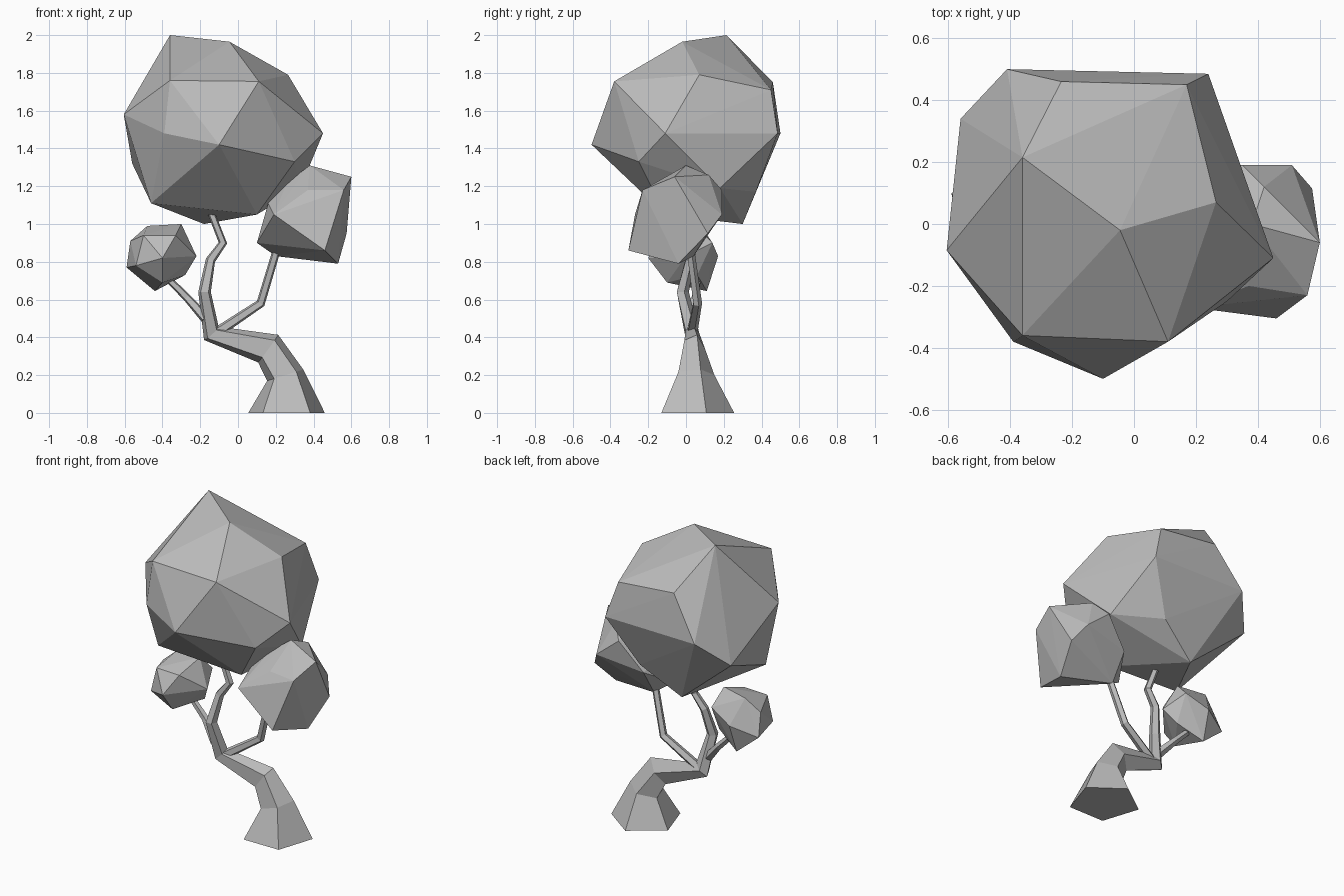
import bpy, bmesh
from math import sin, cos, radians
from mathutils import Vector

old = bpy.data.objects.get("Cube")
if old:
    bpy.data.objects.remove(old, do_unlink=True)

# One plain grey for the whole tree
grey = bpy.data.materials.new("plain_grey")
grey.use_nodes = True
GREY = (0.5, 0.5, 0.5, 1)
grey.diffuse_color = GREY
grey.node_tree.nodes["Principled BSDF"].inputs["Base Color"].default_value = GREY


def finish(name, bm):
    """Turn a bmesh into a flat-shaded grey object."""
    bmesh.ops.recalc_face_normals(bm, faces=bm.faces)
    mesh = bpy.data.meshes.new(name)
    bm.to_mesh(mesh)
    bm.free()
    mesh.materials.append(grey)
    obj = bpy.data.objects.new(name, mesh)
    bpy.context.collection.objects.link(obj)
    return obj


def faceted_crown(name, corners):
    """A rock-like foliage lump: the convex hull of its corners."""
    bm = bmesh.new()
    for corner in corners:
        bm.verts.new(corner)
    hull = bmesh.ops.convex_hull(bm, input=bm.verts)
    loose = set(hull["geom_interior"]) | set(hull["geom_unused"])
    bmesh.ops.delete(bm, geom=[g for g in loose if isinstance(g, bmesh.types.BMVert)],
                     context='VERTS')
    finish(name, bm)


def limb(name, stations, sides=5):
    """Sweep a polygon along (x, y, z, radius in the bend plane, radius across it)."""
    bm = bmesh.new()
    centres = [Vector(s[:3]) for s in stations]
    steps = [(b - a).normalized() for a, b in zip(centres, centres[1:])]
    across = Vector((0, 1, 0))
    rings = []
    for i, (c, s) in enumerate(zip(centres, stations)):
        tangent = steps[max(i - 1, 0)] + steps[min(i, len(steps) - 1)]
        if c.z == 0:
            tangent = Vector((0, 0, 1))
        out = across.cross(tangent).normalized()
        side = tangent.cross(out).normalized()
        angles = [radians(360 * k / sides - 54) for k in range(sides)]
        rings.append([bm.verts.new(c + out * s[3] * cos(a) + side * s[4] * sin(a))
                      for a in angles])
    for low, high in zip(rings, rings[1:]):
        for k in range(sides):
            n = (k + 1) % sides
            bm.faces.new((low[k], low[n], high[n], high[k]))
    bm.faces.new(rings[0])
    bm.faces.new(rings[-1])
    finish(name, bm)


# Trunk with its sharp elbow, running up into the main crown
limb("trunk", [
    (.257, .042, 0, .213, .213), (.25, .045, .2, .105, .105),
    (.16, .04, .34, .095, .06), (-.14, .03, .42, .055, .04),
    (-.177, -.02, .64, .035, .035), (-.145, .02, .81, .027, .027),
    (-.08, .03, .9, .024, .024), (-.15, .03, 1.08, .02, .02)])

# Side branches
limb("left_branch", [
    (-.12, .03, .42, .03, .03), (.12, .06, .58, .025, .025), (.21, .02, .88, .022, .022)])
limb("right_branch", [
    (-.17, .01, .5, .03, .03), (-.27, .05, .61, .022, .022), (-.4, .06, .74, .018, .018)])

# Main crown
faceted_crown("main_crown", [
    # upper corners
    (-.36, .215, 2), (-.045, -.02, 1.965), (.265, .07, 1.79), (.11, -.38, 1.755),
    (-.36, -.36, 1.76), (-.235, .46, 1.75), (.17, .45, 1.71),
    # widest corners
    (.45, -.11, 1.48), (-.1, -.5, 1.42), (-.39, -.38, 1.48), (-.605, -.085, 1.58),
    (-.41, .5, 1.48), (.24, .485, 1.48), (-.56, .34, 1.32),
    # lower corners
    (.3, -.25, 1.33), (.33, .18, 1.19), (.07, .37, 1.17), (-.46, -.16, 1.11),
    (.1, -.11, 1.05), (-.18, .3, 1)])

# Middle-sized crown on the left branch
faceted_crown("left_crown", [
    (.38, 0, 1.31), (.6, -.06, 1.25), (.42, .12, 1.26), (.26, -.05, 1.22),
    (.56, -.23, 1.18), (.37, -.2, 1.18), (.35, .19, 1.18), (.16, -.1, 1.11),
    (.51, .19, 1.05), (.19, -.27, 1.05), (.36, -.25, 1.02), (.2, .15, 1),
    (.575, .115, .95), (.1, -.02, .9), (.46, -.305, .86), (.2, .04, .83),
    (.53, -.04, .79)])

# Small crown on the right branch
faceted_crown("right_crown", [
    (-.3, .04, 1), (-.48, .08, .99), (-.5, -.12, .94), (-.33, -.13, .94),
    (-.57, .05, .91), (-.28, .14, .9), (-.4, -.2, .82), (-.22, 0, .83),
    (-.43, .17, .83), (-.54, -.12, .78), (-.59, .1, .77), (-.28, .06, .73),
    (-.4, -.1, .69), (-.44, .11, .645)])
